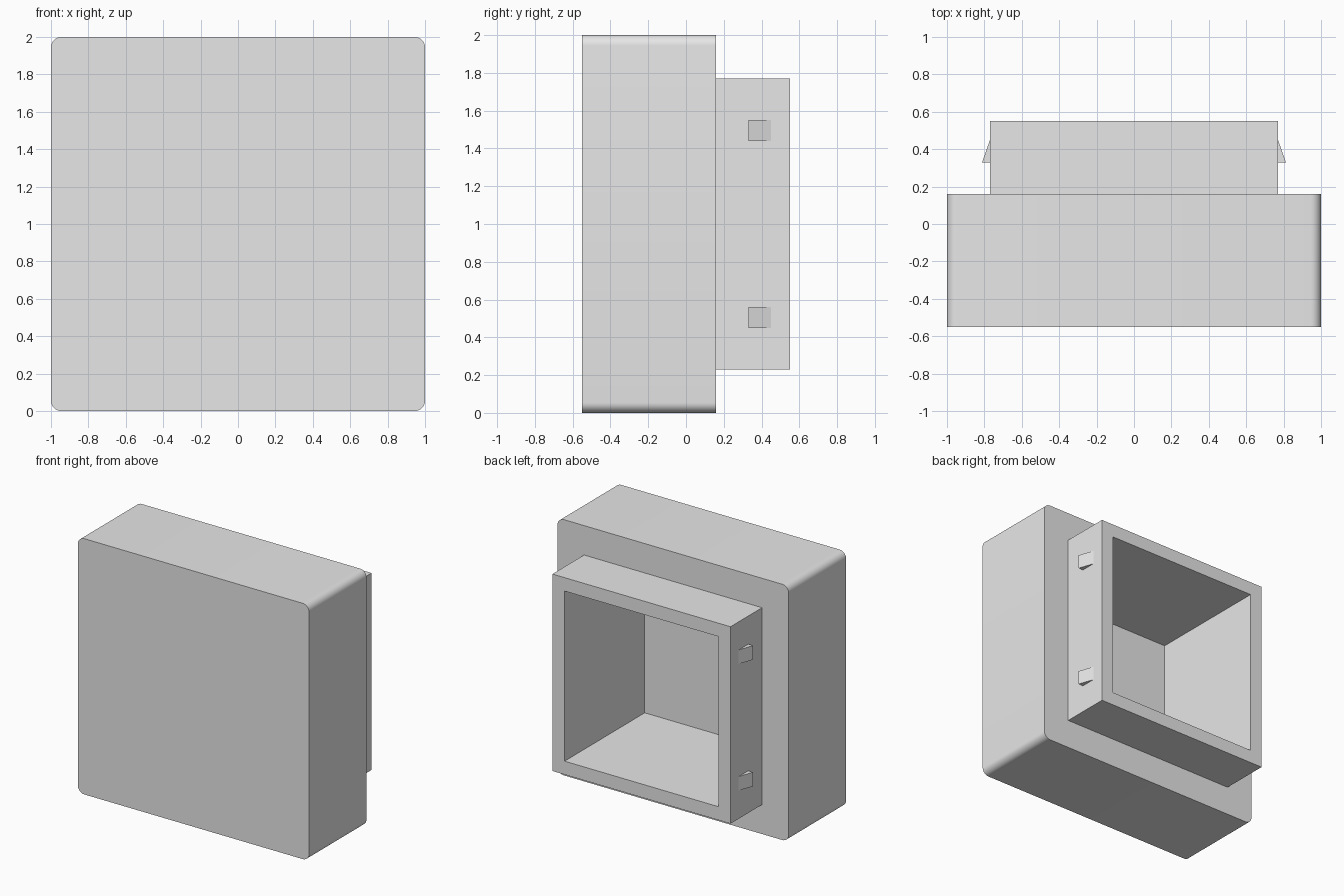
import bpy
import bmesh
import math

if "Cube" in bpy.data.objects:
    bpy.data.objects.remove(bpy.data.objects["Cube"], do_unlink=True)

grey = bpy.data.materials.new("light_grey_plastic")
grey.use_nodes = True
colour = (0.8, 0.8, 0.8, 1)
grey.diffuse_color = colour
grey.node_tree.nodes["Principled BSDF"].inputs["Base Color"].default_value = colour

FRONT, STEP, BACK = -0.55, 0.16, 0.55
FLOOR = -0.44      # bottom of the recess
MID = 1.0          # centre height
OUTER, NECK, INNER = 1.0, 0.77, 0.665
RADIUS = 0.055


def square(half):
    return [(x * half, MID + z * half) for x, z in ((1, 1), (-1, 1), (-1, -1), (1, -1))]


def rounded_square(half, radius, steps=8):
    points = []
    for corner, (x, z) in enumerate(square(half - radius)):
        for i in range(steps + 1):
            a = math.pi / 2 * (corner + i / steps)
            points.append((x + radius * math.cos(a), z + radius * math.sin(a)))
    return points


def finish(name, bm):
    bmesh.ops.recalc_face_normals(bm, faces=bm.faces[:])
    mesh = bpy.data.meshes.new(name)
    bm.to_mesh(mesh)
    bm.free()
    mesh.materials.append(grey)
    obj = bpy.data.objects.new(name, mesh)
    bpy.context.collection.objects.link(obj)
    return obj


# Hollow housing: rounded box, stepped neck and open square recess
bm = bmesh.new()


def ring(points, y):
    return [bm.verts.new((x, y, z)) for x, z in points]


def bridge(a, b):
    for i in range(len(a)):
        j = (i + 1) % len(a)
        bm.faces.new((a[i], a[j], b[j], b[i]))


box_front = ring(rounded_square(OUTER, RADIUS), FRONT)
box_back = ring(rounded_square(OUTER, RADIUS), STEP)
neck_base = ring(square(NECK), STEP)
neck_rim = ring(square(NECK), BACK)
recess_rim = ring(square(INNER), BACK)
recess_floor = ring(square(INNER), FLOOR)

bm.faces.new(box_front)
bridge(box_front, box_back)
bridge(neck_base, neck_rim)
bridge(neck_rim, recess_rim)
bridge(recess_rim, recess_floor)
bm.faces.new(recess_floor)

# Shoulder between the box and the neck: a corner fan and a side strip each
per = len(box_back) // 4
for c in range(4):
    arc = box_back[c * per:(c + 1) * per]
    following = box_back[(c + 1) * per % len(box_back)]
    bm.faces.new([neck_base[c]] + arc)
    bm.faces.new((neck_base[c], arc[-1], following, neck_base[(c + 1) % 4]))

housing = finish("housing", bm)
bpy.ops.object.select_all(action="DESELECT")
housing.select_set(True)
bpy.context.view_layer.objects.active = housing
bpy.ops.object.shade_smooth_by_angle(angle=math.radians(30))

# Wedge-shaped snap clips on both sides of the neck
for side, side_name in ((1, "left"), (-1, "right")):
    for z, level in ((0.505, "lower"), (1.495, "upper")):
        bm = bmesh.new()
        outline = ((NECK - 0.01, 0.33), (0.812, 0.33), (NECK, 0.45), (NECK - 0.01, 0.45))
        profile = [bm.verts.new((side * x, y, z - 0.055)) for x, y in outline]
        face = bm.faces.new(profile)
        top = bmesh.ops.extrude_face_region(bm, geom=[face])["geom"]
        verts = [v for v in top if isinstance(v, bmesh.types.BMVert)]
        bmesh.ops.translate(bm, verts=verts, vec=(0, 0, 0.11))
        finish(f"{side_name}_{level}_clip", bm)
